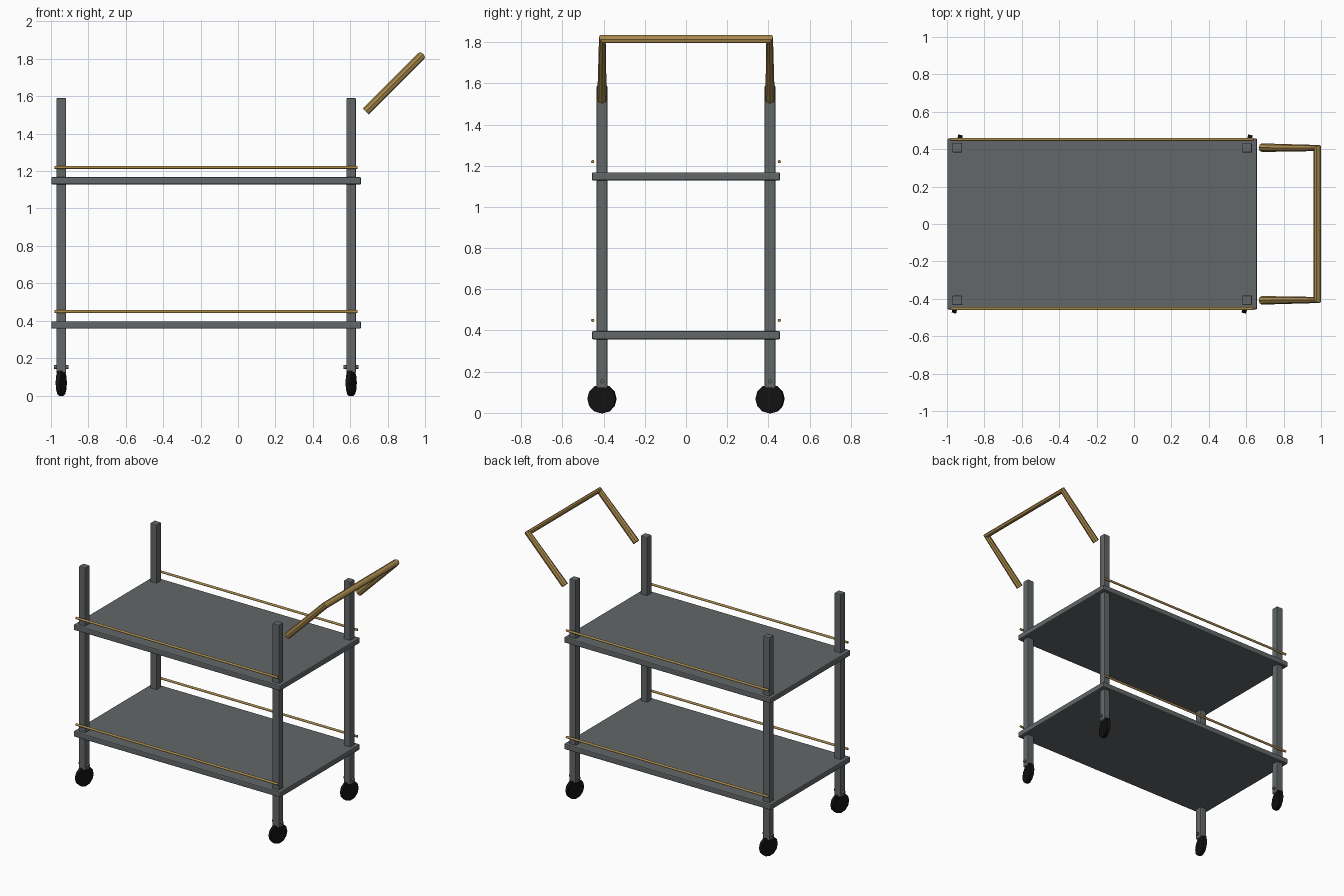
import bpy, math

if "Cube" in bpy.data.objects:
    bpy.data.objects.remove(bpy.data.objects["Cube"])

def mat(name, c):
    m = bpy.data.materials.new(name)
    m.diffuse_color = (*c, 1)
    m.use_nodes = True
    m.node_tree.nodes["Principled BSDF"].inputs["Base Color"].default_value = m.diffuse_color
    return m

GREY = mat("grey metal", (0.125, 0.135, 0.14))
GOLD = mat("brass", (0.40, 0.255, 0.075))
BLACK = mat("black rubber", (0.006, 0.006, 0.006))

def box(name, loc, size, bevel):
    bpy.ops.mesh.primitive_cube_add(size=1, location=loc)
    o = bpy.context.object
    o.name = name
    o.scale = size
    bpy.ops.object.transform_apply(location=False, rotation=False, scale=True)
    b = o.modifiers.new("bevel", 'BEVEL')
    b.width, b.segments = bevel, 2
    o.data.materials.append(GREY)

def rod_x(name, loc, radius, length, sides, material):
    bpy.ops.mesh.primitive_cylinder_add(vertices=sides, radius=radius, depth=length,
                                        location=loc, rotation=(0, math.pi / 2, 0))
    o = bpy.context.object
    o.name = name
    o.data.materials.append(material)
    return o

# Shelves with a brass rail floating over each long edge
for label, z in (("lower", 0.377), ("upper", 1.148)):
    box(label + "_shelf", (-0.17, 0, z), (1.656, 0.914, 0.04), 0.007)
    for side, s in (("front", -1), ("back", 1)):
        rod_x(f"{label}_{side}_rail", (-0.17, s * 0.453, z + 0.072), 0.008, 1.62, 12, GOLD)

# Posts, axle pins and wheels at the four corners
for xl, x in (("left", -0.945), ("right", 0.605)):
    for yl, y in (("front", -0.408), ("back", 0.408)):
        n = f"{yl}_{xl}"
        box(n + "_post", (x, y, 0.855), (0.052, 0.052, 1.47), 0.006)
        rod_x(n + "_axle_pin", (x, y, 0.153), 0.01, 0.08, 12, GREY)
        w = rod_x(n + "_wheel", (x, y, 0.068), 0.0704, 0.025, 12, BLACK)
        w.rotation_euler = (math.radians(15), math.pi / 2, 0)

# Push handle: bent tube swept along four points
cu = bpy.data.curves.new("push_handle", 'CURVE')
cu.dimensions = '3D'
cu.bevel_depth = 0.023
cu.bevel_resolution = 2
cu.use_fill_caps = True
sp = cu.splines.new('POLY')
pts = [(0.683, -0.408, 1.518), (0.98, -0.406, 1.815), (0.98, 0.406, 1.815), (0.683, 0.408, 1.518)]
sp.points.add(3)
for p, c in zip(sp.points, pts):
    p.co = (*c, 1)
sp.use_smooth = False
cu.materials.append(GOLD)
bpy.context.collection.objects.link(bpy.data.objects.new("push_handle", cu))
